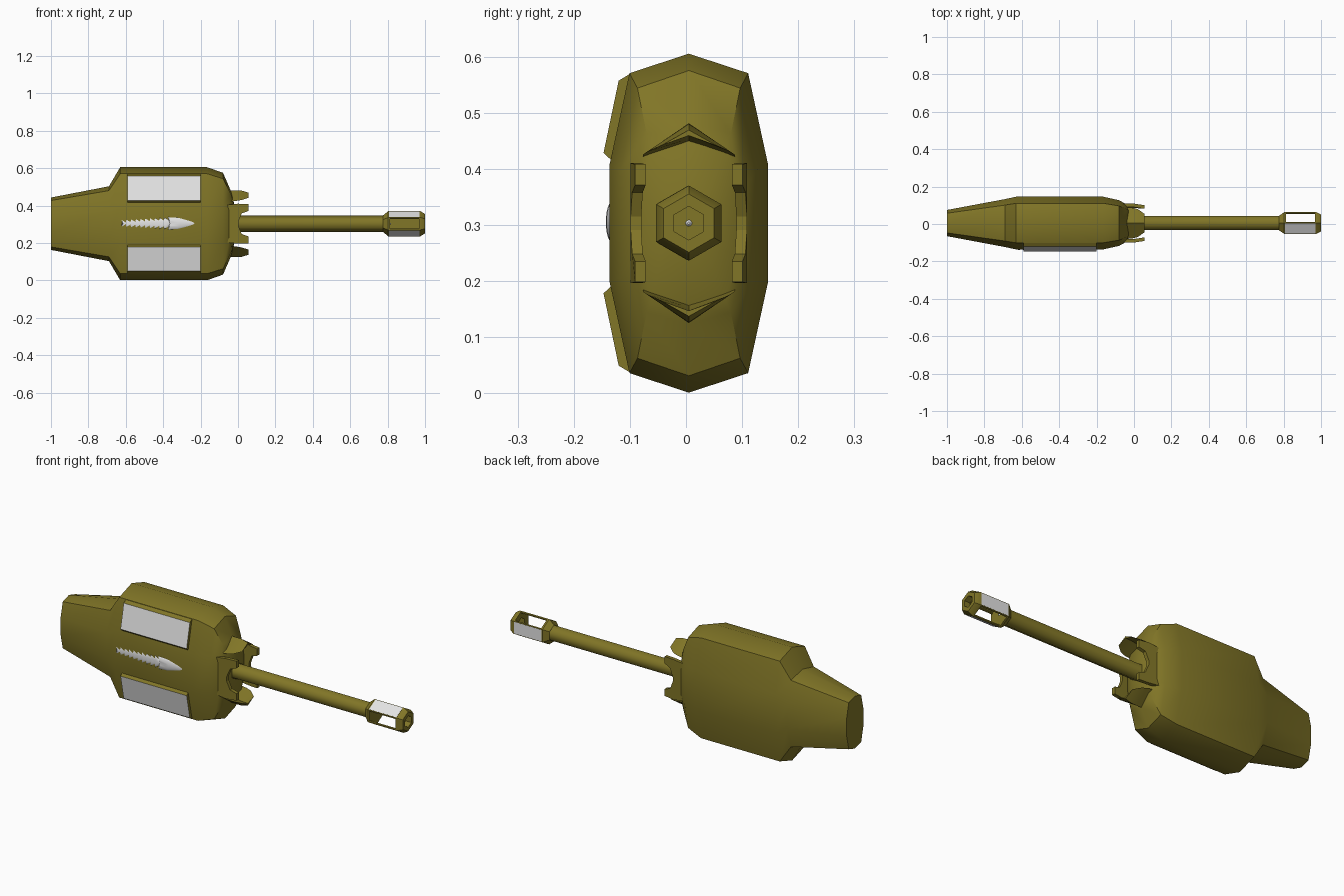
import bpy, bmesh, math
from mathutils import Vector

if "Cube" in bpy.data.objects:
    bpy.data.objects.remove(bpy.data.objects["Cube"])

CY, CZ = 0.005, 0.303          # long axis of the model


def material(name, rgb):
    m = bpy.data.materials.new(name)
    m.diffuse_color = (*rgb, 1)
    m.use_nodes = True
    m.node_tree.nodes["Principled BSDF"].inputs["Base Color"].default_value = m.diffuse_color
    return m


OLIVE = material("olive", (0.22, 0.18, 0.02))
WHITE = material("pale_grey", (0.78, 0.78, 0.78))


def loft(name, rings, mats=(OLIVE,), caps=True, loop=False, smooth=30, last_mat=0):
    """Skin a list of equal-length point rings; last_mat colours the end cap."""
    bm = bmesh.new()
    rows = [[bm.verts.new(p) for p in ring] for ring in rings]
    n = len(rows[0])
    pairs = list(zip(rows, rows[1:])) + ([(rows[-1], rows[0])] if loop else [])
    for a, b in pairs:
        for i in range(n):
            j = (i + 1) % n
            bm.faces.new((a[i], a[j], b[j], b[i]))
    if caps and not loop:
        bm.faces.new(rows[0])
        bm.faces.new(rows[-1]).material_index = last_mat
    bmesh.ops.recalc_face_normals(bm, faces=bm.faces[:])
    me = bpy.data.meshes.new(name)
    bm.to_mesh(me)
    bm.free()
    for m in mats:
        me.materials.append(m)
    ob = bpy.data.objects.new(name, me)
    bpy.context.collection.objects.link(ob)
    if smooth:
        bpy.ops.object.select_all(action='DESELECT')
        ob.select_set(True)
        bpy.context.view_layer.objects.active = ob
        bpy.ops.object.shade_smooth_by_angle(angle=math.radians(smooth))
    return ob


def turned(name, profile, n=6, cy=CY, cz=CZ, sy=1, **kw):
    """Revolve an (x, radius) profile about the x axis, corner pointing up."""
    rings = [[(x, cy + sy * r * math.cos(math.pi / 2 + 2 * math.pi * k / n),
               cz + r * math.sin(math.pi / 2 + 2 * math.pi * k / n))
              for k in range(n)] for x, r in profile]
    return loft(name, rings, **kw)


# main housing: ten-sided section lofted along x (x, half width, half height)
SECTION = [(0, 1), (.75, .885), (1, .35), (1, -.35), (.75, -.885),
           (0, -1), (-.75, -.885), (-1, -.35), (-1, .35), (-.75, .885)]
STATIONS = [(-1, .07, .14), (-.69, .128, .2), (-.63, .141, .302), (-.165, .141, .302),
            (-.08, .122, .272), (-.04, .1, .18), (-.03, .088, .155), (-.01, .04, .05)]
loft("housing", [[(x, CY + w * u, CZ + h * v) for u, v in SECTION] for x, w, h in STATIONS],
     smooth=40)

# raised pale panels on the front, mirrored above and below the axis
for s, name in ((1, "upper_panel"), (-1, "lower_panel")):
    def quad(y0, z0, y1, z1):
        return [(-.59, y0, CZ + s * z0), (-.2, y0, CZ + s * z0),
                (-.2, y1, CZ + s * z1), (-.59, y1, CZ + s * z1)]
    loft(name, [quad(-.125, .105, -.1, .266), quad(-.147, .125, -.12, .254)],
         (OLIVE, WHITE), smooth=0, last_mat=1)

# drill emblem: flattened ridged shaft with a pointed tip
prof = []
for i in range(10):
    x, r = -.615 + .026 * i, .022 + .0013 * i
    prof += [(x, r), (x + .017, r * .62)]
prof += [(-.36, .036), (-.31, .033), (-.185, .001)]
drill = turned("drill_relief", prof, n=24, cy=-.132, cz=.305, sy=.3, mats=(WHITE,), smooth=50)
for v in drill.data.vertices:              # slant the ridges backward into arrows
    v.co.x -= abs(v.co.z - .305) * .4

# top and bottom claws: tapering chevrons
for s, name in ((1, "top_claw"), (-1, "bottom_claw")):
    def chevron(x, w, base, apex, inner):
        return [(x, CY - w, CZ + s * base), (x, CY, CZ + s * apex),
                (x, CY + w, CZ + s * base), (x, CY, CZ + s * inner)]
    loft(name, [chevron(-.065, .082, .115, .178, .14), chevron(-.01, .082, .122, .178, .15),
                chevron(.02, .075, .127, .177, .155), chevron(.055, .05, .138, .166, .156)])

# side claws: forked plates front and back
HALF = [(-.06, .1), (0, .107), (.055, .105), (.055, .068), (.02, .055), (.002, .012)]
fork = HALF + [(x, -z) for x, z in reversed(HALF)]
for s, name in ((-1, "front_claw"), (1, "back_claw")):
    loft(name, [[(x, CY + s * (y - max(0, x) * .15), CZ + z) for x, z in fork]
                for y in (.085, .104)], smooth=0)

# barrel with its small pale tip
turned("barrel", [(-.05, .055), (.0, .043), (.79, .043)], smooth=65)
turned("bore_tip", [(.78, .01), (.81, .008), (.818, .002)], n=10, mats=(WHITE,))

# muzzle cage: rear flare, corner bars, alternating plates, front ring
turned("muzzle_flare", [(.775, .044), (.803, .067), (.813, .067), (.813, .02)])
turned("muzzle_ring", [(.967, .067), (.975, .067), (1, .052), (1, .03), (.967, .03)], loop=True)
for k in range(6):
    a = math.pi / 2 + k * math.pi / 3
    turned("muzzle_bar_%d" % k, [(.81, .006), (.97, .006)],
           cy=CY + .061 * math.cos(a), cz=CZ + .061 * math.sin(a), smooth=0)
for k in range(3):
    a = k * 2 * math.pi / 3
    n = Vector((0, math.cos(a), math.sin(a)))
    t = Vector((0, -math.sin(a), math.cos(a)))
    c = Vector((0, CY, CZ))
    rings = [[c + n * d + t * (u * .031) + Vector((x, 0, 0))
              for x, u in ((.808, -1), (.97, -1), (.97, 1), (.808, 1))] for d in (.051, .0585)]
    loft("muzzle_plate_%d" % k, rings, (OLIVE, WHITE), smooth=0, last_mat=1)
